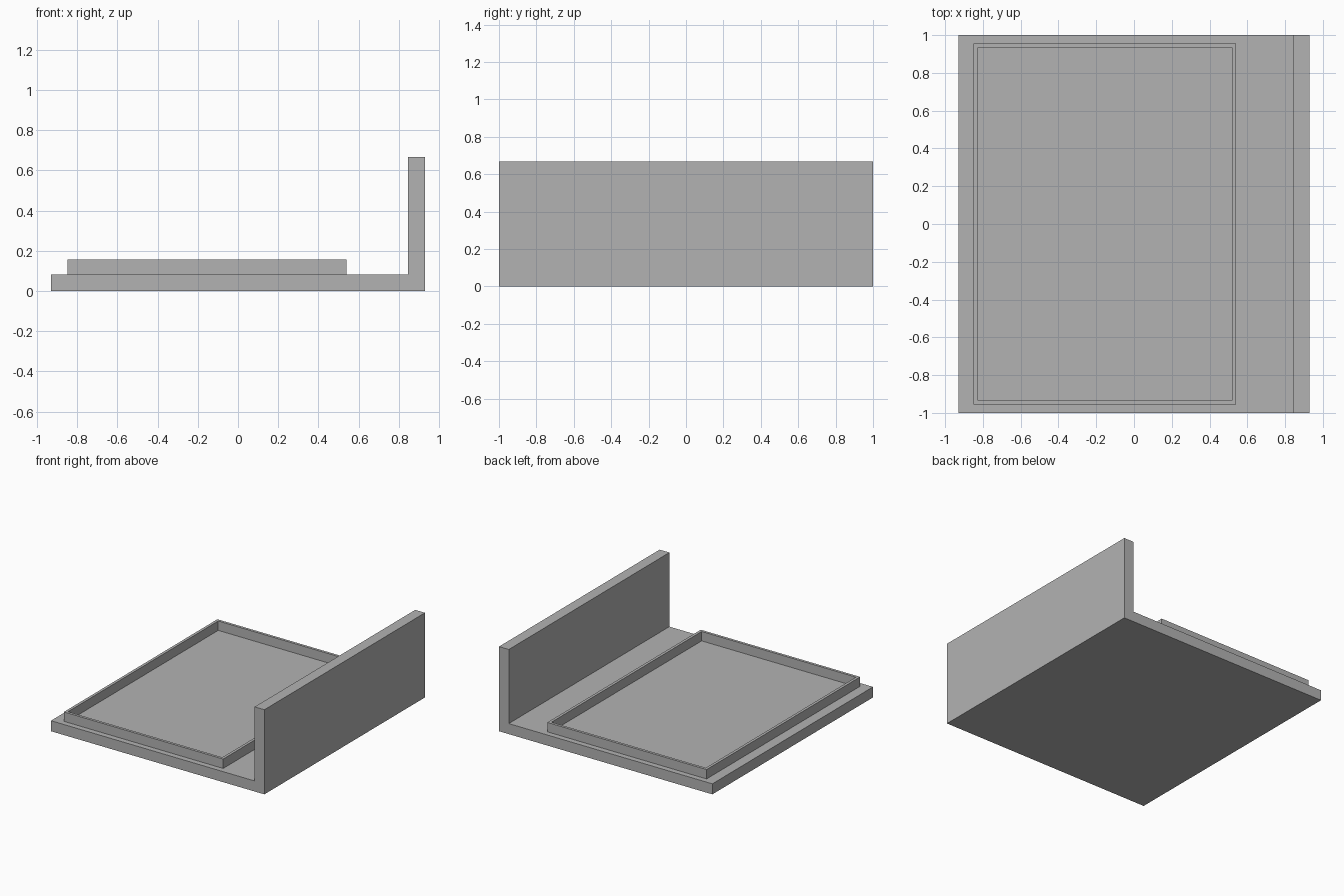
import bpy
import bmesh

cube = bpy.data.objects.get("Cube")
if cube:
    bpy.data.objects.remove(cube, do_unlink=True)

grey = bpy.data.materials.new("plain grey")
grey.use_nodes = True
colour = (0.45, 0.45, 0.45, 1)
grey.diffuse_color = colour
grey.node_tree.nodes["Principled BSDF"].inputs["Base Color"].default_value = colour


def extrude_outline(name, faces, direction):
    """Extrude flat faces into one solid along a direction."""
    bm = bmesh.new()
    made = [bm.faces.new([bm.verts.new(p) for p in pts]) for pts in faces]
    bmesh.ops.remove_doubles(bm, verts=bm.verts[:], dist=0.0001)
    result = bmesh.ops.extrude_face_region(bm, geom=bm.faces[:], use_keep_orig=True)
    moved = [g for g in result["geom"] if isinstance(g, bmesh.types.BMVert)]
    bmesh.ops.translate(bm, verts=moved, vec=direction)
    bmesh.ops.recalc_face_normals(bm, faces=bm.faces[:])
    mesh = bpy.data.meshes.new(name)
    bm.to_mesh(mesh)
    bm.free()
    mesh.materials.append(grey)
    obj = bpy.data.objects.new(name, mesh)
    bpy.context.collection.objects.link(obj)
    return obj


def rectangle(x0, x1, y, z):
    return [(x0, -y, z), (x1, -y, z), (x1, y, z), (x0, y, z)]


# Base plate and upright wall share one L-shaped profile
side, base_top, wall_top, wall_inner = 0.93, 0.083, 0.667, 0.845
profile = [(-side, 0), (side, 0), (side, wall_top), (wall_inner, wall_top),
           (wall_inner, base_top), (-side, base_top)]
extrude_outline("base_and_wall", [[(x, -1, z) for x, z in profile]], (0, 2, 0))

# Thin raised rim, open in the middle
outer = rectangle(-0.849, 0.54, 0.956, base_top)
inner = rectangle(-0.827, 0.518, 0.935, base_top)
ring = [[outer[i], outer[(i + 1) % 4], inner[(i + 1) % 4], inner[i]] for i in range(4)]
extrude_outline("raised_rim", ring, (0, 0, 0.074))
